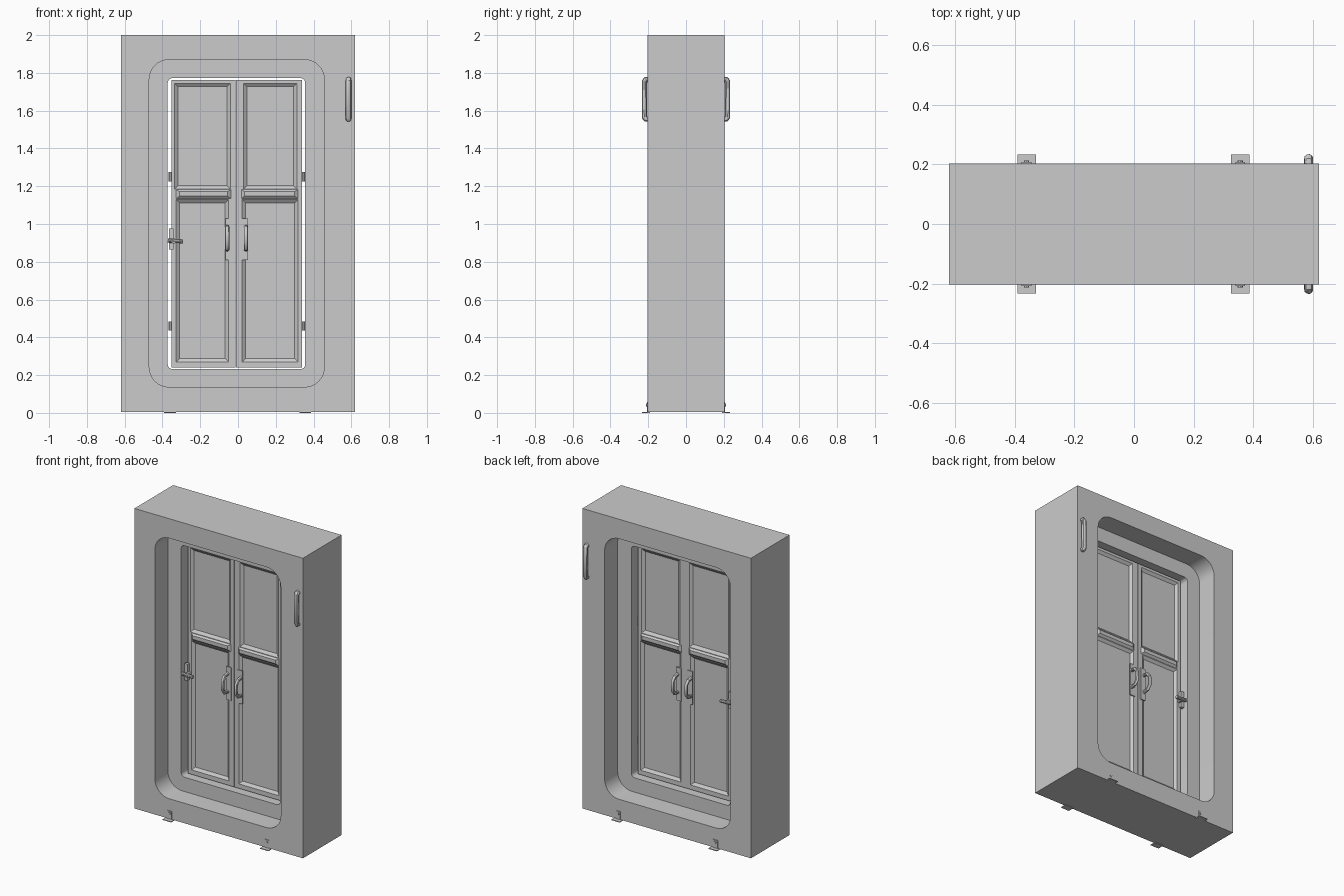
import bpy, bmesh, math
from mathutils import Vector

if "Cube" in bpy.data.objects:
    bpy.data.objects.remove(bpy.data.objects["Cube"])

grey = bpy.data.materials.new("light grey")
grey.diffuse_color = (0.6, 0.6, 0.6, 1)
grey.use_nodes = True
grey.node_tree.nodes["Principled BSDF"].inputs["Base Color"].default_value = grey.diffuse_color


def finish(name, bm, smooth=True):
    bmesh.ops.remove_doubles(bm, verts=bm.verts, dist=1e-5)
    bmesh.ops.recalc_face_normals(bm, faces=bm.faces)
    me = bpy.data.meshes.new(name)
    bm.to_mesh(me)
    bm.free()
    ob = bpy.data.objects.new(name, me)
    bpy.context.collection.objects.link(ob)
    me.materials.append(grey)
    if smooth:
        bpy.ops.object.select_all(action='DESELECT')
        ob.select_set(True)
        bpy.context.view_layer.objects.active = ob
        bpy.ops.object.shade_smooth_by_angle(angle=math.radians(35))
    return ob


def ring(x0, x1, z0, z1, y, r=0.0, n=8):
    """Rounded rectangle outline in the xz plane."""
    pts = []
    for cx, cz, a0 in ((x1 - r, z1 - r, 0), (x0 + r, z1 - r, 90),
                       (x0 + r, z0 + r, 180), (x1 - r, z0 + r, 270)):
        for i in range(n + 1):
            a = math.radians(a0 + 90 * i / n)
            pts.append((cx + r * math.cos(a), y, cz + r * math.sin(a)))
    return pts


def loft(bm, rings, closed=False, caps=False):
    """Skin consecutive outlines; collapsed quads become triangles on merging."""
    loops = [[bm.verts.new(p) for p in pts] for pts in rings]
    if caps:
        bm.faces.new(loops[0])
        bm.faces.new(loops[-1])
    pairs = list(zip(loops, loops[1:]))
    if closed:
        pairs.append((loops[-1], loops[0]))
    for a, b in pairs:
        for i in range(len(a)):
            j = (i + 1) % len(a)
            bm.faces.new((a[i], a[j], b[j], b[i]))


def box(name, x0, x1, y0, y1, z0, z1):
    bm = bmesh.new()
    loft(bm, [ring(x0, x1, z0, z1, y, 0, 1)[::2] for y in (y0, y1)], caps=True)
    return finish(name, bm, False)


def tube(name, path, r, sides=10):
    """Round bar along a bent path with mitred corners."""
    pts = [Vector(p) for p in path]
    bm = bmesh.new()
    rings = []
    side = None
    for i, p in enumerate(pts):
        d0 = (p - pts[max(i - 1, 0)]).normalized()
        d1 = (pts[min(i + 1, len(pts) - 1)] - p).normalized()
        t = (d0 + d1).normalized()
        if side is None:
            side = t.orthogonal().normalized()
        side = (side - t * side.dot(t)).normalized()
        up = t.cross(side)
        rings.append([p + r * (side * math.cos(a) + up * math.sin(a))
                      for a in (math.tau * k / sides for k in range(sides))])
    loft(bm, rings, caps=True)
    return finish(name, bm)


# Thick wall section with a stepped, rounded doorway on both sides
bm = bmesh.new()
half = [((-0.62, 0.62, 0.004, 2.0), 0.203, 0.0),
        ((-0.47, 0.457, 0.137, 1.87), 0.203, 0.105),
        ((-0.47, 0.457, 0.137, 1.87), 0.066, 0.105),
        ((-0.372, 0.356, 0.232, 1.772), 0.066, 0.025)]
loft(bm, [ring(*b, -y, r) for b, y, r in half] +
         [ring(*b, y, r) for b, y, r in reversed(half)], closed=True)
finish("wall_frame", bm)

# Door leaves: an upper and a lower sunken panel, same on both faces
SPLIT, FACE, SUNK = 1.155, 0.022, 0.008


def leaf(name, x0, x1, upper, lower):
    bm = bmesh.new()
    for outer, panel in (((x0, x1, SPLIT, 1.763), upper),
                         ((x0, x1, 0.24, SPLIT), lower)):
        a, b, c, d = panel
        e = 0.018
        inner = (a + e, b - e, c + e, d - e)
        steps = [(inner, SUNK), (panel, FACE), (outer, FACE)]
        loft(bm, [ring(*q, -y, 0, 1)[::2] for q, y in steps] +
                 [ring(*q, y, 0, 1)[::2] for q, y in reversed(steps)], caps=True)
    # remove the walls where the two halves join
    seam = [f for f in bm.faces if all(abs(v.co.z - SPLIT) < 1e-5 for v in f.verts)]
    bmesh.ops.delete(bm, geom=seam, context='FACES')
    finish(name, bm, False)


leaf("left_door", -0.352, -0.013, (-0.335, -0.04, 1.185, 1.745), (-0.327, -0.05, 0.27, 1.13))
leaf("right_door", -0.011, 0.338, (0.03, 0.312, 1.185, 1.745), (0.022, 0.318, 0.27, 1.13))

# Fittings repeated on the front (-1) and back (1)
for s, side in ((-1, "front"), (1, "back")):
    # raised rail across each leaf
    for x0, x1, leaf_name in ((-0.33, -0.035, "left"), (0.015, 0.32, "right")):
        bm = bmesh.new()
        loft(bm, [ring(x0, x1, 1.132, 1.183, s * 0.02, 0, 1)[::2],
                  ring(x0 + .02, x1 - .02, 1.148, 1.172, s * 0.034, 0, 1)[::2]], caps=True)
        finish(f"{side}_{leaf_name}_rail", bm, False)

    # pull handles on back plates
    for x, leaf_name in ((-0.057, "left"), (0.042, "right")):
        px = x + (0.008 if x < 0 else -0.008)
        y0, y1 = sorted((s * 0.02, s * 0.028))
        box(f"{side}_{leaf_name}_handle_plate", px - 0.018, px + 0.018, y0, y1, 0.81, 1.03)
        tube(f"{side}_{leaf_name}_handle",
             [(x, s * 0.022, 0.865), (x, s * 0.06, 0.87), (x, s * 0.08, 0.895),
              (x, s * 0.08, 0.955), (x, s * 0.06, 0.98), (x, s * 0.022, 0.985)], 0.011)

    # latch: keeper plate and lever
    y0, y1 = sorted((s * 0.02, s * 0.04))
    box(f"{side}_latch_plate", -0.366, -0.342, y0, y1, 0.865, 0.975)
    tube(f"{side}_latch_pivot", [(-0.34, s * 0.02, 0.91), (-0.34, s * 0.06, 0.91)], 0.014)
    tube(f"{side}_latch_lever", [(-0.372, s * 0.055, 0.912), (-0.292, s * 0.055, 0.908)], 0.011)

    # grab bar beside the doorway
    tube(f"{side}_grab_bar",
         [(0.585, s * 0.2, 1.556), (0.585, s * 0.213, 1.556), (0.585, s * 0.22, 1.565),
          (0.585, s * 0.22, 1.755), (0.585, s * 0.213, 1.764), (0.585, s * 0.2, 1.764)], 0.015)

    # floor brackets: foot, upright tab and bolt
    for x, lr in ((-0.36, "left"), (0.356, "right")):
        y0, y1 = sorted((s * 0.19, s * 0.233))
        box(f"{side}_{lr}_bracket_foot", x - 0.031, x + 0.031, y0, y1, 0, 0.005)
        y0, y1 = sorted((s * 0.2, s * 0.207))
        box(f"{side}_{lr}_bracket_tab", x - 0.016, x + 0.016, y0, y1, 0.004, 0.058)
        tube(f"{side}_{lr}_bracket_bolt", [(x, s * 0.2, 0.042), (x, s * 0.212, 0.042)], 0.009, 8)

# Hinge knuckles in the gaps beside the leaves
for x, lr in ((-0.354, "left"), (0.341, "right")):
    for z, tb in ((1.25, "upper"), (0.46, "lower")):
        tube(f"{lr}_{tb}_hinge", [(x, 0, z - 0.025), (x, 0, z + 0.025)], 0.013, 8)
